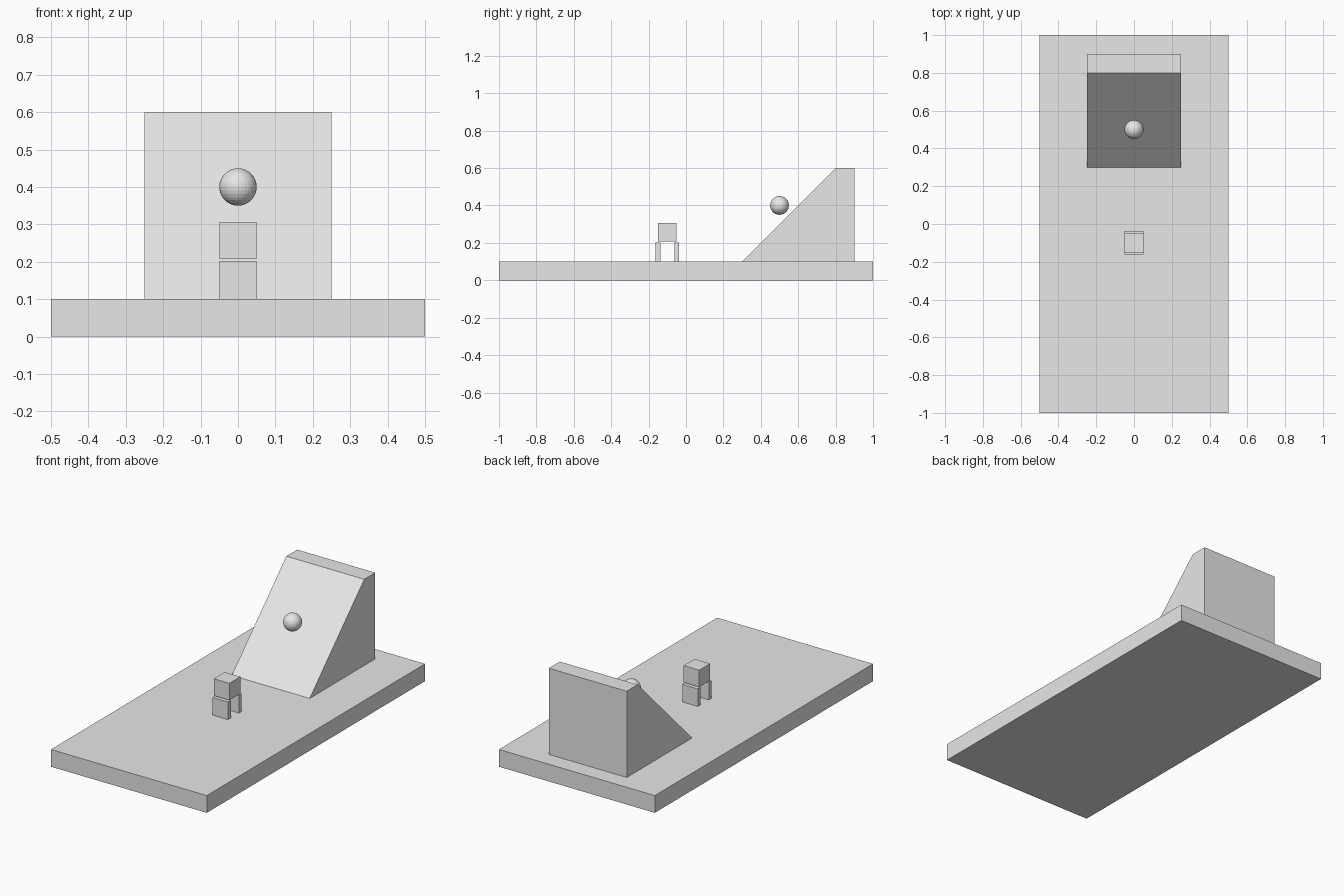
import bpy
import bmesh

cube = bpy.data.objects.get("Cube")
if cube:
    bpy.data.objects.remove(cube, do_unlink=True)

# One plain grey for everything
grey = bpy.data.materials.new("light grey")
grey.use_nodes = True
colour = (0.8, 0.8, 0.8, 1)
grey.diffuse_color = colour
grey.node_tree.nodes["Principled BSDF"].inputs["Base Color"].default_value = colour


def finish(name, bm):
    bmesh.ops.recalc_face_normals(bm, faces=bm.faces)
    mesh = bpy.data.meshes.new(name)
    bm.to_mesh(mesh)
    bm.free()
    mesh.materials.append(grey)
    obj = bpy.data.objects.new(name, mesh)
    bpy.context.collection.objects.link(obj)
    return obj


def prism(name, profile, width):
    """Extrude a (y, z) side profile across x, centred on x = 0."""
    bm = bmesh.new()
    face = bm.faces.new([bm.verts.new((-width / 2, y, z)) for y, z in profile])
    new = bmesh.ops.extrude_face_region(bm, geom=[face])["geom"]
    verts = [g for g in new if isinstance(g, bmesh.types.BMVert)]
    bmesh.ops.translate(bm, verts=verts, vec=(width, 0, 0))
    return finish(name, bm)


def box(name, y0, y1, z0, z1, width):
    return prism(name, [(y0, z0), (y1, z0), (y1, z1), (y0, z1)], width)


# Ground slab
box("base_slab", -1, 1, 0, 0.1, 1)

# Sloped ramp with a narrow flat top
prism("ramp", [(0.3, 0.1), (0.9, 0.1), (0.9, 0.6), (0.8, 0.6)], 0.5)

# Small block hovering just above two thin plates
for name, y in (("front_plate", -0.15), ("back_plate", -0.05)):
    box(name, y - 0.0125, y + 0.0125, 0.1, 0.202, 0.1)
box("top_block", -0.15, -0.05, 0.208, 0.306, 0.1)

# Faceted ball by the slope
bm = bmesh.new()
bmesh.ops.create_uvsphere(bm, u_segments=32, v_segments=16, radius=0.05)
ball = finish("ball", bm)
ball.location = (0, 0.5, 0.4)
